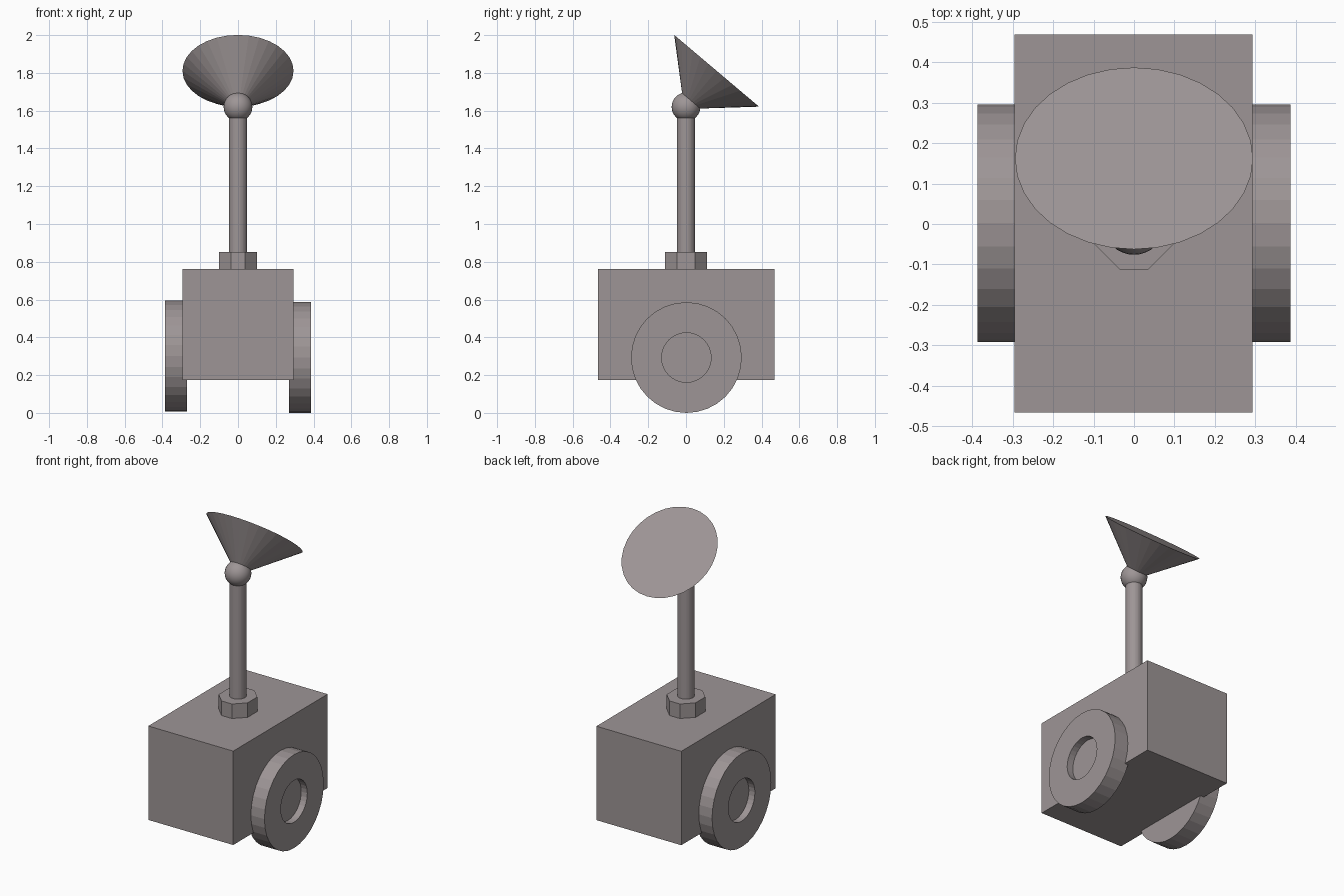
import bpy, bmesh, math
from mathutils import Matrix, Vector

if "Cube" in bpy.data.objects:
    bpy.data.objects.remove(bpy.data.objects["Cube"])

# Warm dark grey for every part
grey = bpy.data.materials.new("warm_grey")
grey.diffuse_color = (0.34, 0.302, 0.305, 1)
grey.use_nodes = True
grey.node_tree.nodes["Principled BSDF"].inputs["Base Color"].default_value = grey.diffuse_color


def finish(name, bm):
    bmesh.ops.recalc_face_normals(bm, faces=bm.faces)
    mesh = bpy.data.meshes.new(name)
    bm.to_mesh(mesh)
    bm.free()
    mesh.materials.append(grey)
    obj = bpy.data.objects.new(name, mesh)
    bpy.context.collection.objects.link(obj)
    return obj


def box_mesh(size, centre):
    bm = bmesh.new()
    bmesh.ops.create_cube(bm, size=1, matrix=Matrix.Translation(centre) @ Matrix.Diagonal((*size, 1)))
    return bm


def cone_mesh(r1, r2, depth, matrix, segments=32):
    bm = bmesh.new()
    bmesh.ops.create_cone(bm, cap_ends=True, segments=segments,
                          radius1=r1, radius2=r2, depth=depth, matrix=matrix)
    return bm


# Body
finish("body", box_mesh((0.588, 0.934, 0.588), (-0.001, 0.001, 0.467)))

# Mast collar: block with chamfered upright edges
bm = box_mesh((0.2, 0.224, 0.11), (0, 0, 0.797))
upright = [e for e in bm.edges if abs(e.verts[0].co.z - e.verts[1].co.z) > 0.01]
bmesh.ops.bevel(bm, geom=upright, offset=0.064, offset_type='OFFSET',
                segments=1, affect='EDGES')
finish("mast_collar", bm)

# Mast
finish("mast", cone_mesh(0.048, 0.048, 0.86, Matrix.Translation((0, 0, 1.19))))

# Ball joint
bm = bmesh.new()
bmesh.ops.create_uvsphere(bm, u_segments=32, v_segments=16, radius=0.076,
                          matrix=Matrix.Translation((0, 0, 1.62)))
ball = finish("ball_joint", bm)
for poly in ball.data.polygons:
    poly.use_smooth = True

# Dish: solid cone tilted towards the back, its tip inside the ball
tilt = Matrix.Rotation(math.radians(-40.2), 4, 'X')
depth = 0.265
place = Matrix.Translation((0, 0.162, 1.811)) @ tilt @ Matrix.Translation((0, 0, -depth / 2))
finish("dish", cone_mesh(0, 0.294, depth, place))


# Wheels: discs with a round recess in the outer face
def wheel(name, side, z):
    place = Matrix.Translation((side * 0.3285, 0.002, z)) @ Matrix.Rotation(side * math.pi / 2, 4, 'Y')
    bm = cone_mesh(0.293, 0.293, 0.117, place)
    cap = max(bm.faces, key=lambda f: side * f.calc_center_median().x)
    bmesh.ops.inset_region(bm, faces=[cap], thickness=0.162)
    hub = bmesh.ops.extrude_discrete_faces(bm, faces=[cap])["faces"][0]
    bmesh.ops.translate(bm, verts=hub.verts, vec=Vector((-side * 0.042, 0, 0)))
    finish(name, bm)


wheel("right_wheel", 1, 0.293)
wheel("left_wheel", -1, 0.301)
